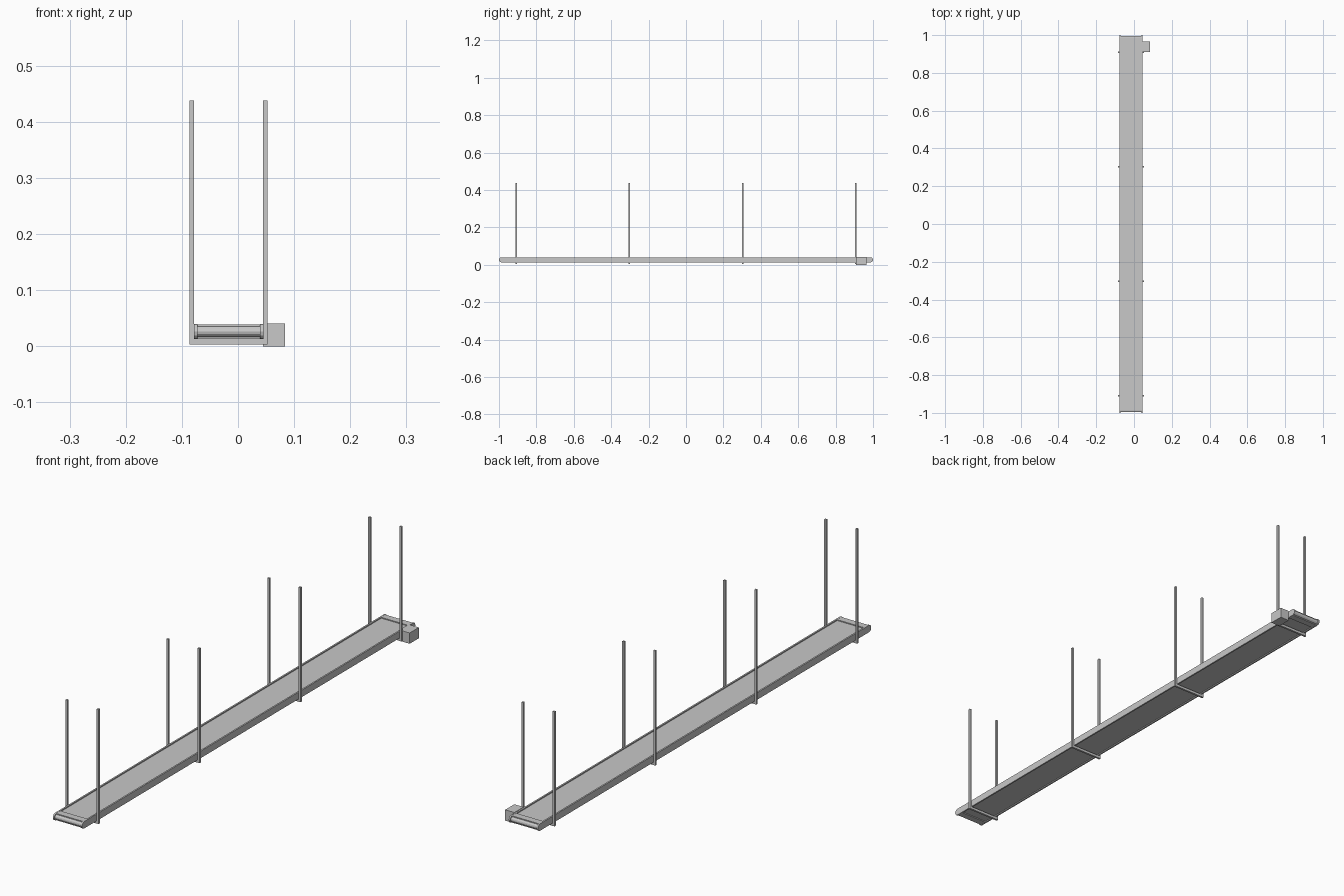
import bpy, bmesh, math

if "Cube" in bpy.data.objects:
    bpy.data.objects.remove(bpy.data.objects["Cube"], do_unlink=True)

# One metal colour for everything
metal = bpy.data.materials.new("light_grey_metal")
metal.use_nodes = True
metal.diffuse_color = (0.58, 0.58, 0.58, 1)
metal.node_tree.nodes["Principled BSDF"].inputs["Base Color"].default_value = (0.58, 0.58, 0.58, 1)


def finish(name, bm):
    bmesh.ops.recalc_face_normals(bm, faces=bm.faces)
    mesh = bpy.data.meshes.new(name)
    bm.to_mesh(mesh)
    bm.free()
    mesh.materials.append(metal)
    obj = bpy.data.objects.new(name, mesh)
    bpy.context.collection.objects.link(obj)
    return obj


def box(name, x, y, z):
    """Box from (min, max) pairs."""
    bm = bmesh.new()
    bmesh.ops.create_cube(bm, size=1)
    for v in bm.verts:
        for i, (lo, hi) in enumerate((x, y, z)):
            v.co[i] = (lo + hi) / 2 + v.co[i] * (hi - lo)
    return finish(name, bm)


def stadium(name, x, half_length, radius, mid_z, steps=6):
    """Long slab with rounded ends, extruded along x."""
    bm = bmesh.new()
    ring = []
    for side in (1, -1):
        for i in range(steps + 1):
            a = math.pi * (0.5 - i / steps)
            ring.append(bm.verts.new((x[0],
                                      side * (half_length - radius + radius * math.cos(a)),
                                      mid_z + side * radius * math.sin(a))))
    face = bm.faces.new(ring)
    out = bmesh.ops.extrude_face_region(bm, geom=[face])
    for v in out["geom"]:
        if isinstance(v, bmesh.types.BMVert):
            v.co.x = x[1]
    return finish(name, bm)


LEFT, RIGHT = 0.045, -0.078     # outer faces of the conveyor
RAIL, POST = 0.006, 0.008
MID, RADIUS = 0.0262, 0.0132

# Conveyor bed: two side rails with the belt loop between them
stadium("left_rail", (LEFT - RAIL, LEFT), 1.0, RADIUS, MID)
stadium("right_rail", (RIGHT, RIGHT + RAIL), 1.0, RADIUS, MID)
stadium("belt", (RIGHT + RAIL, LEFT - RAIL), 0.996, RADIUS - 0.004, MID)

# Thin lips joining the rails above and below the belt ends
for end, sign in (("front", -1), ("back", 1)):
    span = sorted((sign * 0.962, sign * 0.988))
    for level, z in (("upper", (0.0355, 0.039)), ("lower", (0.0134, 0.017))):
        box(f"{end}_{level}_lip", (RIGHT + RAIL, LEFT - RAIL), span, z)

# Four hangers: a crossbeam under the bed and a post on each side
for n, y in enumerate((-0.908, -0.303, 0.303, 0.908), 1):
    depth = (y - POST / 2, y + POST / 2)
    box(f"crossbeam_{n}", (RIGHT, LEFT), depth, (0.003, 0.013))
    box(f"left_post_{n}", (LEFT, LEFT + POST), depth, (0.003, 0.438))
    box(f"right_post_{n}", (RIGHT - POST, RIGHT), depth, (0.003, 0.438))

# Drive motor housing on the left side near the back
box("motor_housing", (LEFT, 0.084), (0.91, 0.965), (0.0, 0.041))
